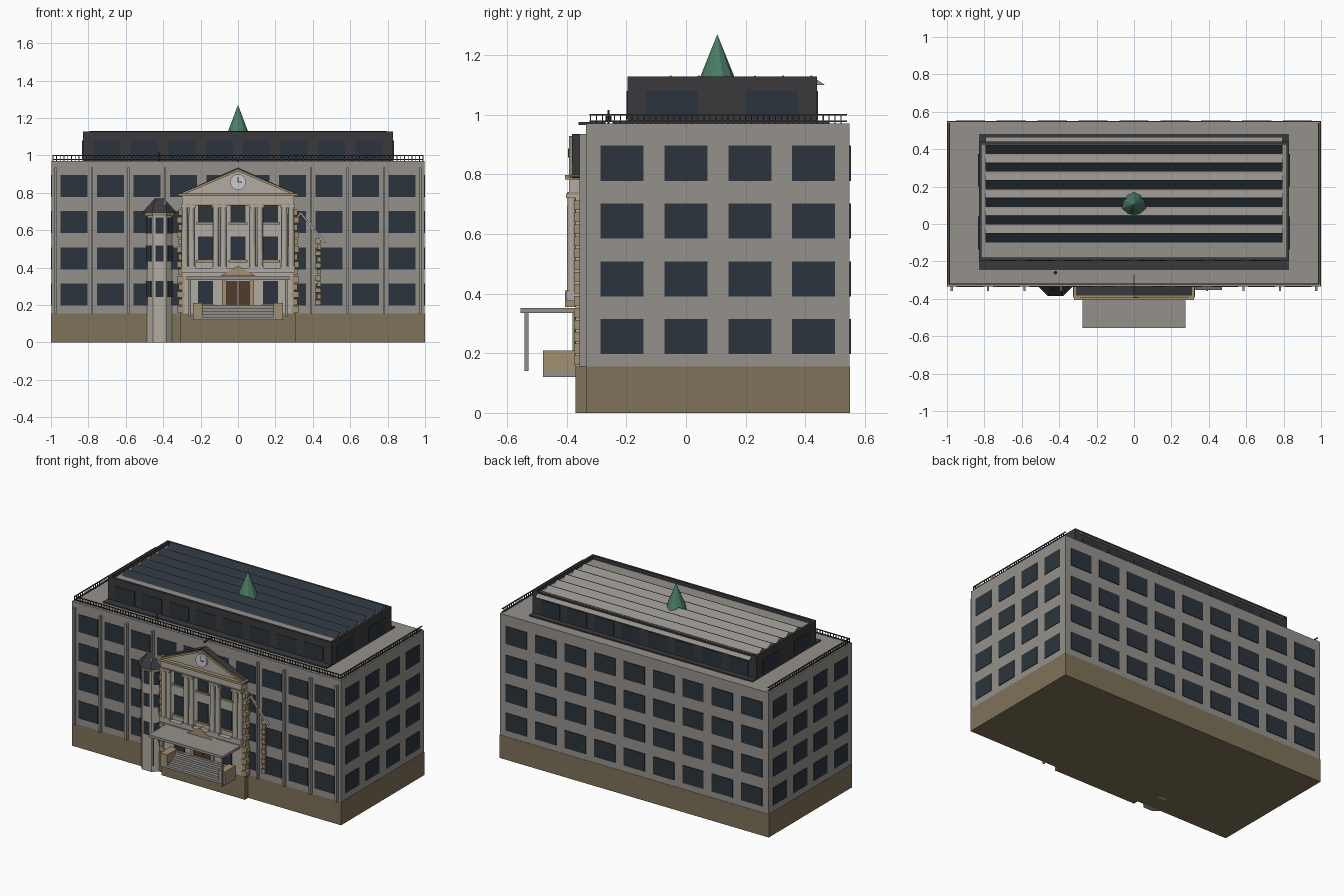
import bpy, bmesh, math
from mathutils import Matrix

if "Cube" in bpy.data.objects:
    bpy.data.objects.remove(bpy.data.objects["Cube"])


def mat(name, r, g, b):
    m = bpy.data.materials.new(name)
    m.diffuse_color = (r, g, b, 1)
    m.use_nodes = True
    m.node_tree.nodes["Principled BSDF"].inputs["Base Color"].default_value = m.diffuse_color
    return m


WALL = mat("wall_grey", .30, .285, .265)
BASE = mat("base_brown", .21, .17, .10)
GLASS = mat("dark_glass", .025, .034, .045)
DARK = mat("dark_metal", .042, .042, .046)
STONE = mat("pale_stone", .44, .41, .36)
TAN = mat("tan_trim", .36, .28, .17)
GREEN = mat("copper_green", .07, .20, .135)
DOOR = mat("door_brown", .08, .045, .025)
WHITE = mat("clock_white", .7, .7, .68)


def finish(name, bm, m):
    bmesh.ops.recalc_face_normals(bm, faces=bm.faces)
    me = bpy.data.meshes.new(name)
    bm.to_mesh(me)
    bm.free()
    me.materials.append(m)
    ob = bpy.data.objects.new(name, me)
    bpy.context.collection.objects.link(ob)
    return ob


def boxes(name, m, items):
    """Each item is x0, x1, y0, y1, z0, z1."""
    bm = bmesh.new()
    for x0, x1, y0, y1, z0, z1 in items:
        mx = Matrix.Translation(((x0 + x1) / 2, (y0 + y1) / 2, (z0 + z1) / 2))
        bmesh.ops.create_cube(bm, size=1, matrix=mx @ Matrix.Diagonal((x1 - x0, y1 - y0, z1 - z0, 1)))
    return finish(name, bm, m)


def prisms(name, m, profiles, a, b, axis="y"):
    """Extrude (u, z) outlines between a and b along y or x."""
    bm = bmesh.new()
    d = b - a
    for pts in profiles:
        vs = [bm.verts.new((u, a, z) if axis == "y" else (a, u, z)) for u, z in pts]
        r = bmesh.ops.extrude_face_region(bm, geom=[bm.faces.new(vs)], use_keep_orig=True)
        bmesh.ops.translate(bm, verts=[v for v in r["geom"] if isinstance(v, bmesh.types.BMVert)],
                            vec=(0, d, 0) if axis == "y" else (d, 0, 0))
    return finish(name, bm, m)


def cones(name, m, items, n, turn=0.0, lie=False):
    """Each item is x, y, z0, z1, r0, r1; lie makes a disc facing -y."""
    bm = bmesh.new()
    for x, y, z0, z1, r0, r1 in items:
        rot = Matrix.Rotation(math.pi / 2, 4, 'X') if lie else Matrix.Rotation(turn, 4, 'Z')
        bmesh.ops.create_cone(bm, cap_ends=True, segments=n, radius1=r0, radius2=r1, depth=z1 - z0,
                              matrix=Matrix.Translation((x, y, (z0 + z1) / 2)) @ rot)
    return finish(name, bm, m)


Y0, Y1, T = -.335, .55, .003
ROWS = [.256, .449, .644, .837]

# main block
boxes("base", BASE, [(-1, 1, Y0, Y1, 0, .155), (-.31, .31, -.37, Y0, 0, .155)])
boxes("main_wall", WALL, [(-.998, .998, Y0, Y1 - .002, .155, .97)])
H = .059
win = []
for z in ROWS:
    for i in range(10):
        x = -.8775 + .195 * i
        win.append((x - .072, x + .072, Y0 - T, Y0 + T, z - H, z + H))
    for i in range(9):
        x = -.875 + .21875 * i
        win.append((x - .078, x + .078, Y1 - T, Y1 + T, z - H, z + H))
    for y in (-.214, 0, .214, .428):
        for s in (-1, 1):
            win.append((s * .998 - T, s * .998 + T, y - .072, y + .072, z - H, z + H))
boxes("windows", GLASS, win)
boxes("facade_ribs", WALL, [(x - .006, x + .006, -.358, Y0, .155, .935)
                            for x in [-.975 + .195 * i for i in range(11)] if abs(x) > .3])

# roof railing on the front and both ends
rail = [(-.99, .99, -.323, -.317, z, z + .005) for z in (.975, .997)]
rail += [(-.99 + .02 * i - .002, -.99 + .02 * i + .002, -.322, -.318, .97, 1) for i in range(100)]
for s in (-1, 1):
    rail += [(s * .988 - .003, s * .988 + .003, -.32, .54, z, z + .005) for z in (.975, .997)]
    rail += [(s * .988 - .002, s * .988 + .002, y - .002, y + .002, .97, 1)
             for y in [-.32 + .02 * i for i in range(43)]]
boxes("roof_railing", DARK, rail)

# penthouse with parapet and sawtooth skylights
boxes("penthouse", DARK, [(-.83, .83, -.246, .48, .968, .978), (-.83, .83, -.196, .44, .97, 1.1),
                          (-.83, .83, -.196, -.18, 1.1, 1.128), (-.83, .83, .425, .44, 1.1, 1.128),
                          (-.83, -.815, -.18, .425, 1.1, 1.128), (.815, .83, -.18, .425, 1.1, 1.128)])
pw = [(x - .072, x + .072, y - T, y + T, .985, 1.08) for y in (-.196, .44)
      for x in [-.7 + .2 * i for i in range(8)]]
pw += [(s * .83 - T, s * .83 + T, y, y + .175, .985, 1.08) for s in (-1, 1) for y in (-.135, .2)]
boxes("penthouse_windows", GLASS, pw)
boxes("penthouse_roof", WALL, [(-.815, .815, -.18, .425, 1.095, 1.104)])
ys = [-.1 + .0943 * i for i in range(6)]
prisms("skylight_backs", WALL, [[(y, 1.1), (y + .05, 1.13), (y + .094, 1.1)] for y in ys], -.795, .795, "x")
prisms("skylight_glass", GLASS, [[(y - .001, 1.102), (y + .05, 1.132), (y + .052, 1.129), (y + .003, 1.1)]
                                 for y in ys], -.795, .795, "x")
cones("green_spire", GREEN, [(0, .105, 1.1, 1.27, .068, 0)], 10)

# entrance pavilion
boxes("pavilion_wall", STONE, [(-.3, .3, -.37, Y0, .155, .79)])
prisms("pediment", STONE, [[(-.31, .79), (.31, .79), (0, .92)]], -.38, Y0)
prisms("pediment_roof", DARK, [[(s * .325, .79), (s * .31, .785), (0, .92), (0, .935)] for s in (-1, 1)],
       -.383, Y0)
prisms("pediment_cornice", TAN, [[(s * .325, .79), (s * .295, .79), (0, .915), (0, .928)] for s in (-1, 1)],
       -.392, -.378)
boxes("entablature", STONE, [(-.3, .3, -.392, -.36, .735, .785)])
boxes("cornice", TAN, [(-.32, .32, -.405, Y0, .782, .797), (-.305, .305, -.396, -.36, .733, .74)])
cols = [s * x for s in (-1, 1) for x in (.285, .248, .118, .078)]
cones("columns", STONE, [(x, -.383, .4, .74, .017, .015) for x in cols], 16)
boxes("column_blocks", STONE, [(x - .02, x + .02, -.403, -.365, z, z + .015) for x in cols for z in (.395, .72)])
boxes("column_ledge", STONE, [(-.305, .305, -.402, -.365, .375, .397)])

# corner blocks
boxes("quoins", TAN, [(s * .305 - w, s * .305 + w, -.376, Y0, .16 + .04 * i, .192 + .04 * i)
                      for s in (-1, 1) for i in range(14) for w in [(.02, .013)[i % 2]]])

# pavilion windows with tan sills
pav = [(x, z) for z in (.265, .503, .705) for x in (-.175, 0, .175) if (x, z) != (0, .265)]
boxes("pavilion_windows", GLASS, [(x - .04, x + .04, -.374, -.36, z - .063, z + .063) for x, z in pav])
boxes("pavilion_sills", TAN, [(x - .05, x + .05, -.38, -.36, z - .075, z - .063) for x, z in pav])

# clock
cones("clock_face", WHITE, [(0, -.385, .85, .866, .042, .042)], 24, lie=True)
boxes("clock_hands", DARK, [(-.002, .002, -.396, -.392, .858, .886), (0, .022, -.396, -.392, .856, .86)])

# door, door pediment, canopy
boxes("doors", DOOR, [(-.065, -.002, -.376, -.36, .2, .33), (.002, .065, -.376, -.36, .2, .33)])
boxes("door_frame", TAN, [(s * .075 - .01, s * .075 + .01, -.38, -.36, .19, .345) for s in (-1, 1)])
prisms("door_pediment", TAN, [[(-.095, .355), (.095, .355), (0, .41)]], -.405, -.36)
boxes("canopy", WALL, [(-.275, .275, -.555, -.365, .335, .352)])
boxes("canopy_posts", WALL, [(s * .258 - .006, s * .258 + .006, -.541, -.529, .14, .337) for s in (-1, 1)])

# stairs and flanking blocks
boxes("steps", WALL, [(-.2, .2, -.48 + .022 * i, -.365, .12 + .016 * i, .136 + .016 * i) for i in range(5)])
boxes("step_footing", WALL, [(s * .215 - .025, s * .215 + .025, -.48, -.365, .12, .14) for s in (-1, 1)])
boxes("step_walls", TAN, [(s * .215 - .025, s * .215 + .025, -.48, -.365, .14, .21) for s in (-1, 1)])

# octagonal corner tower
TX, TY, R = -.42, -.285, .09
OCT = math.pi / 8
cones("tower", STONE, [(TX, TY, 0, .69, R, R)], 8, OCT)
cones("tower_bands", TAN, [(TX, TY, .675, .70, R + .008, R + .012)], 8, OCT)
cones("tower_roof", DARK, [(TX, TY, .695, .80, .108, .035)], 8, OCT)
cones("tower_finial", DARK, [(TX, -.26, .8, 1.015, .004, .004), (TX, -.26, .98, .995, .01, .01)], 8)
bm = bmesh.new()
for k in (-1, 0, 1):
    for z in (.285, .475, .625):
        rot = Matrix.Rotation(k * math.pi / 4, 4, 'Z')
        at = Matrix.Translation((TX, TY, z)) @ rot @ Matrix.Translation((0, -R * math.cos(OCT), 0))
        bmesh.ops.create_cube(bm, size=1, matrix=at @ Matrix.Diagonal((.044, .006, .085, 1)))
finish("tower_windows", bm, GLASS)

# shallow gabled side bay
prisms("side_gable", STONE, [[(.335, .70), (.335, .685), (.455, .535), (.47, .535)],
                             [(.335, .70), (.335, .685), (.30, .64), (.29, .64)]], -.352, Y0)
boxes("side_quoins", TAN, [(.435 - w, .445, -.348, Y0, .2 + .033 * i, .226 + .033 * i)
                           for i in range(11) for w in [(.022, .012)[i % 2]]])
boxes("roof_ridge_beam", DARK, [(-.003, .003, -.36, -.27, .966, .975)])
